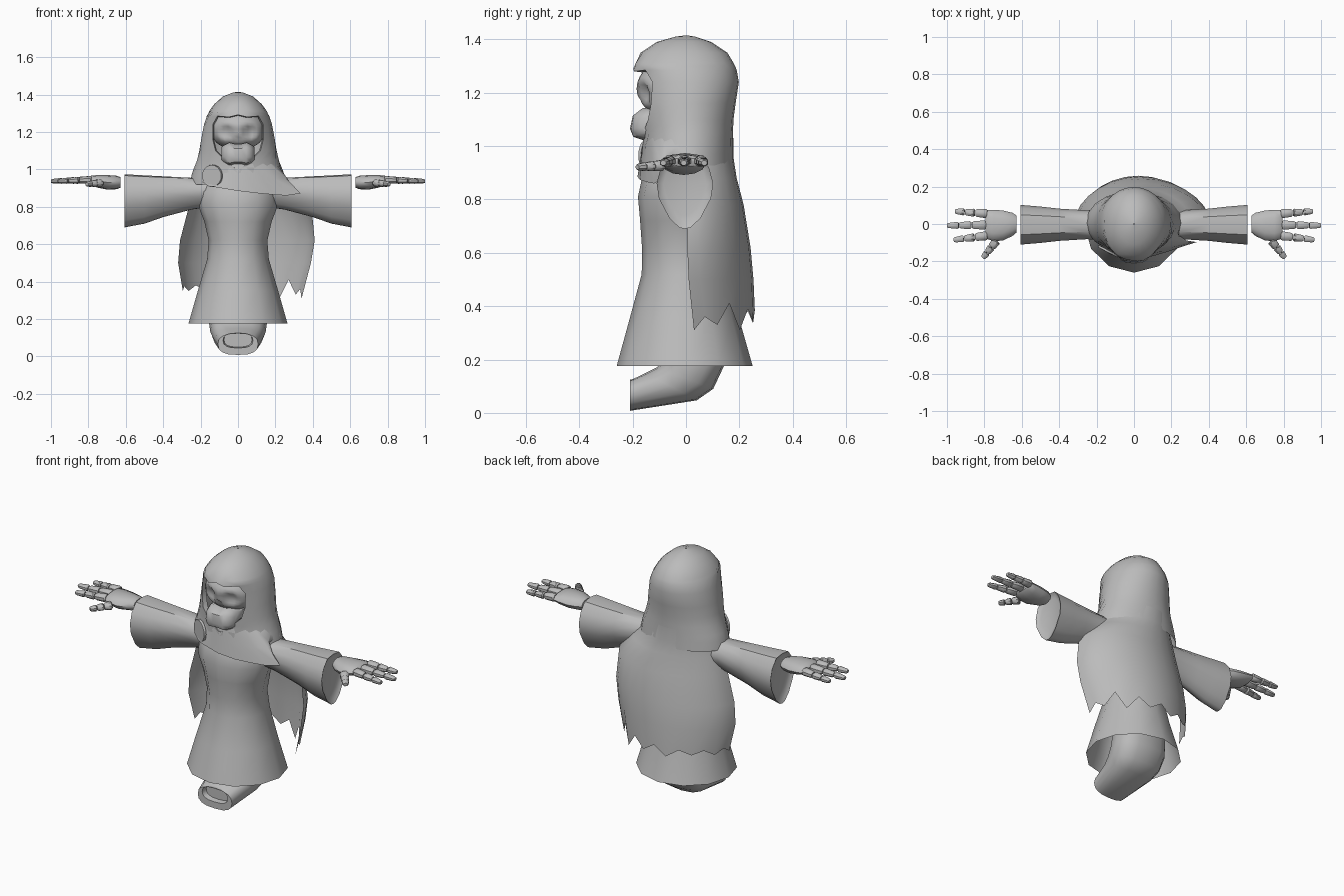
import bpy, bmesh, math
from math import sin, cos, pi, radians
from mathutils import Vector, Matrix

if "Cube" in bpy.data.objects:
    bpy.data.objects.remove(bpy.data.objects["Cube"])

cloth = bpy.data.materials.new("grey")
cloth.diffuse_color = (0.5, 0.5, 0.5, 1)
cloth.use_nodes = True
cloth.node_tree.nodes["Principled BSDF"].inputs["Base Color"].default_value = cloth.diffuse_color


def finish(name, bm, angle=40):
    bmesh.ops.remove_doubles(bm, verts=bm.verts, dist=0.0005)
    bmesh.ops.recalc_face_normals(bm, faces=bm.faces)
    me = bpy.data.meshes.new(name)
    bm.to_mesh(me)
    bm.free()
    ob = bpy.data.objects.new(name, me)
    bpy.context.collection.objects.link(ob)
    me.materials.append(cloth)
    bpy.ops.object.select_all(action='DESELECT')
    ob.select_set(True)
    bpy.context.view_layer.objects.active = ob
    bpy.ops.object.shade_smooth_by_angle(angle=radians(angle))
    return ob


def loft(bm, rows, closed=True, caps=()):
    grid = [[bm.verts.new(p) for p in r] for r in rows]
    n = len(grid[0])
    for a, b in zip(grid, grid[1:]):
        for i in range(n if closed else n - 1):
            j = (i + 1) % n
            bm.faces.new((a[i], a[j], b[j], b[i]))
    for c in caps:
        bm.faces.new(grid[c])


# Robe: z, half width, front y, back y
robe = [(.175, .265, -.26, .25), (.35, .215, -.212, .2), (.52, .165, -.166, .165),
        (.62, .157, -.165, .15), (.72, .18, -.172, .15), (.81, .214, -.18, .15),
        (.88, .21, -.165, .15), (.96, .17, -.13, .13)]
bm = bmesh.new()
loft(bm, [[(w * sin(2 * pi * i / 12), (f + b) / 2 - (b - f) / 2 * cos(2 * pi * i / 12), z)
           for i in range(12)] for z, w, f, b in robe])
finish("robe", bm)

# Hood: z, half width, front y, back y, half width of the face opening
hood = [(.92, .258, -.165, .178, 0), (.97, .248, -.165, .176, 0), (1.0, .238, -.163, .176, .01),
        (1.05, .22, -.168, .176, .07), (1.1, .207, -.175, .178, .12), (1.16, .198, -.18, .186, .135),
        (1.24, .182, -.19, .198, .135), (1.285, .168, -.2, .19, .11), (1.3, .16, -.205, .184, .05),
        (1.312, .154, -.197, .178, 0), (1.35, .126, -.17, .155, 0), (1.39, .08, -.11, .095, 0),
        (1.41, .03, -.04, .035, 0), (1.415, .003, -.004, .004, 0)]
bm = bmesh.new()
rows = []
for z, w, f, b, o in hood:
    a0 = math.asin(o / w)
    row = []
    for i in range(21):
        a = a0 + (2 * pi - 2 * a0) * i / 20
        # the brim dips in the middle
        dip = -.02 if z in (1.3, 1.312) and i in (0, 20) else 0
        row.append((w * sin(a), (f + b) / 2 - (b - f) / 2 * cos(a), z + dip))
    rows.append(row)
loft(bm, rows, closed=False)
finish("hood", bm)

# Brim lining: a lip turning inward around the face opening
bm = bmesh.new()
edge = [r[0] for r in rows[2:10]] + [r[-1] for r in reversed(rows[2:9])]
lip = [(x * .95, y + .03, 1.16 + (z - 1.16) * .97) for x, y, z in edge]
loft(bm, [edge, lip])
finish("hood_lining", bm)

# Cape: z, left x, right x, side y, back y
cape = [(1.03, -.19, .19, .03, .178), (.95, -.215, .23, .01, .179), (.88, -.24, .31, .01, .19),
        (.78, -.268, .395, .005, .216), (.62, -.31, .41, .005, .242), (.5, -.32, .39, .01, .253),
        (.36, -.295, .34, .03, .258)]
hem = (-.01, .015, -.01, .02, -.005, .02, -.025, .025, -.02, .03, -.05, .05, -.03, .0, -.05)
bm = bmesh.new()
rows = []
for k, (z, l, r, ys, yb) in enumerate(cape):
    row = []
    for i, torn in enumerate(hem):
        a = -pi / 2 + pi * i / (len(hem) - 1)
        x = (l + r) / 2 + (r - l) / 2 * sin(a)
        depth = max(cos(a), 0) ** 1.15
        row.append((x, ys + (yb - ys) * depth, z + (torn if k == len(cape) - 1 else 0)))
    rows.append(row)
loft(bm, rows, closed=False)
finish("cape", bm)

# Shoulder drape: lower edge sweeping from the clasp to a point on the right arm
low = [(-.19, -.125, .93), (-.12, -.165, .905), (0, -.182, .885), (.1, -.172, .873), (.19, -.145, .865),
       (.26, -.12, .86), (.335, -.097, .872), (.28, -.088, .925), (.24, -.06, .965), (.245, .03, .965)]
bm = bmesh.new()
top = []
for i in range(len(low)):
    a = radians(-48 + 150 * i / (len(low) - 1))
    top.append((.214 * sin(a), .006 - .165 * cos(a), 1.035))
mid = [((p[0] + q[0]) / 2 + .004, (p[1] + q[1]) / 2 - .002, (p[2] + q[2]) / 2)
       for p, q in zip(top, low)]
loft(bm, [top, mid, low], closed=False)
finish("shoulder_drape", bm)

# Clasp disc
bm = bmesh.new()
bmesh.ops.create_cone(bm, cap_ends=True, segments=20, radius1=.06, radius2=.058, depth=.012,
                      matrix=Matrix.Translation((-.138, -.146, .965)) @ Matrix.Rotation(radians(-28), 4, 'Z')
                      @ Matrix.Rotation(radians(90), 4, 'X'))
finish("clasp", bm)

# Sleeve: teardrop section; x, half depth, bottom z, top z
half = [(0, 1), (.5, .95), (.85, .62), (1, .2), (.92, -.2), (.55, -.72), (.2, -.97)]
section = half + [(0, -1)] + [(-u, v) for u, v in reversed(half[1:])]
sleeve = [(.15, .085, .80, .95), (.25, .077, .785, .955), (.4, .086, .745, .963), (.5, .097, .71, .968),
          (.606, .106, .69, .974), (.598, .098, .705, .964), (.59, .08, .74, .94)]

# Fingers: base x, y, tip x, y
fingers = [((.785, .055), (.957, .068)), ((.79, -.005), (1.0, -.008)), ((.785, -.062), (.964, -.085)),
           ((.735, -.09), (.808, -.182))]


def bar(bm, p, q, r1, r2):
    d = Vector(q) - Vector(p)
    rot = d.to_track_quat('X', 'Z').to_matrix()
    rings = []
    for t, r in ((0, r1 * .75), (.12, r1), (.85, r2), (1, r2 * .75)):
        rings.append([Vector(p) + d * t + rot @ Vector((0, r * cos(pi * i / 4 + pi / 8),
                      .85 * r * sin(pi * i / 4 + pi / 8))) for i in range(8)])
    loft(bm, rings, caps=(0, -1))


for side, s in (("left", -1), ("right", 1)):
    bm = bmesh.new()
    loft(bm, [[(s * x, u * d - .004, (lo + hi) / 2 + v * (hi - lo) / 2) for u, v in section]
              for x, d, lo, hi in sleeve], caps=(-1,))
    finish(side + "_sleeve", bm)

    # Palm: x, centre y, half depth, centre z, half height
    bm = bmesh.new()
    palm = [(.627, .0, .045, .93, .028), (.65, -.002, .062, .93, .036), (.7, -.008, .08, .931, .039),
            (.75, -.008, .084, .936, .034), (.785, -.002, .078, .94, .026), (.795, -.002, .06, .94, .016)]
    loft(bm, [[(s * x, cy + d * cos(pi * i / 6), cz + h * sin(pi * i / 6)) for i in range(12)]
              for x, cy, d, cz, h in palm], caps=(0, -1))
    finish(side + "_palm", bm)

    bm = bmesh.new()
    for k, (a, b) in enumerate(fingers):
        z0, z1 = (.944, .937) if k < 3 else (.927, .921)
        p, q = Vector((s * a[0], a[1], z0)), Vector((s * b[0], b[1], z1))
        cuts = (0, .38, .7, 1)
        for j in range(3):
            bar(bm, p.lerp(q, cuts[j]), p.lerp(q, cuts[j + 1] - (.02 if j < 2 else 0)),
                .026 - .003 * j, .023 - .004 * j)
    finish(side + "_fingers", bm)

# Skull mask: rounded, with shallow eye sockets and nose
bm = bmesh.new()
bmesh.ops.create_uvsphere(bm, u_segments=32, v_segments=24, radius=1,
                          matrix=Matrix.Translation((0, -.055, 1.215)) @ Matrix.Diagonal((.14, .13, .11, 1)))
for v in bm.verts:
    if v.co.z < 1.2:
        v.co.x *= 1 + (1.2 - v.co.z) * 1.5
    if v.co.y < -.07:
        for ex, ez, r, push in ((-.06, 1.2, .045, .03), (.06, 1.2, .045, .03), (0, 1.165, .022, .015)):
            d = math.hypot(v.co.x - ex, v.co.z - ez) / r
            if d < 1:
                v.co.y += push * (1 - d * d)
finish("skull", bm, 60)

# Jaw: sideways slices of one profile, curving back at the ends
prof = [(-.2, 1.112), (-.21, 1.065), (-.2, 1.04), (-.165, 1.03), (-.12, 1.06), (-.1, 1.13), (-.165, 1.135)]
bm = bmesh.new()
loft(bm, [[(x, y + back, 1.08 + (z - 1.08) * k) for y, z in prof]
          for x, back, k in ((-.087, .045, .75), (-.07, .018, .95), (-.045, .004, 1.15), (-.015, 0, 1),
                             (.015, 0, 1), (.045, .004, 1.15), (.07, .018, .95), (.087, .045, .75))],
     caps=(0, -1))
finish("jaw", bm)

# Tail: front point (y, z), rear point (y, z), half width; shallow recess at the open end
tail = [(-.05, .35, .15, .32, .152), (-.08, .2, .142, .175, .156), (-.11, .17, .102, .09, .148),
        (-.15, .15, .04, .047, .133), (-.209, .122, -.209, .008, .108), (-.209, .125, -.209, .045, .08),
        (-.18, .13, -.18, .05, .075)]
bm = bmesh.new()
rows = []
for fy, fz, by, bz, w in tail:
    row = []
    for i in range(16):
        a = 2 * pi * i / 16
        # squared-off oval
        sx = math.copysign(abs(sin(a)) ** .75, sin(a))
        k = (1 - math.copysign(abs(cos(a)) ** .8, cos(a))) / 2
        row.append((w * sx, fy + (by - fy) * k, fz + (bz - fz) * k))
    rows.append(row)
loft(bm, rows, caps=(-1,))
finish("tail", bm)
